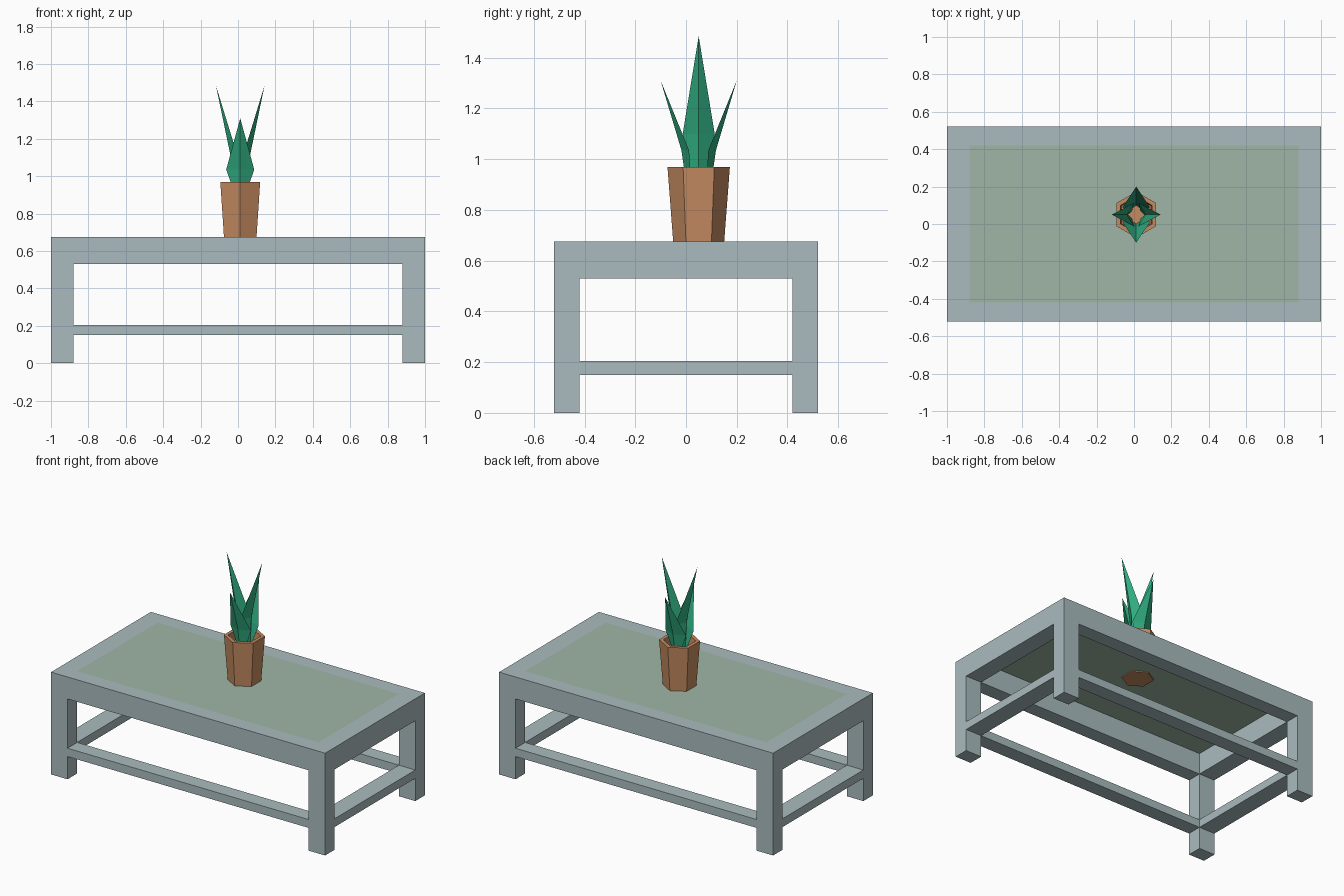
import bpy, bmesh
from math import cos, sin, pi, radians
from mathutils import Matrix, Vector

if "Cube" in bpy.data.objects:
    bpy.data.objects.remove(bpy.data.objects["Cube"])


def material(name, rgb):
    m = bpy.data.materials.new(name)
    m.diffuse_color = (*rgb, 1)
    m.use_nodes = True
    m.node_tree.nodes["Principled BSDF"].inputs["Base Color"].default_value = m.diffuse_color
    return m


def make(name, verts, faces, mat, fix=True):
    bm = bmesh.new()
    vs = [bm.verts.new(v) for v in verts]
    for f in faces:
        bm.faces.new([vs[i] for i in f])
    bmesh.ops.remove_doubles(bm, verts=bm.verts, dist=1e-5)
    if fix:
        bmesh.ops.recalc_face_normals(bm, faces=bm.faces)
    me = bpy.data.meshes.new(name)
    bm.to_mesh(me)
    bm.free()
    me.materials.append(mat)
    ob = bpy.data.objects.new(name, me)
    bpy.context.collection.objects.link(ob)
    return ob


paint = material("painted_frame", (0.40, 0.50, 0.52))
glass = material("glass", (0.35, 0.47, 0.38))
clay = material("clay", (0.56, 0.26, 0.12))
green = material("leaf", (0.03, 0.42, 0.22))

# Table frame: one welded shell of legs, low stretchers and top rails
X, Y = [-1, -0.88, 0.88, 1], [-0.52, -0.42, 0.42, 0.52]
Z = [0, 0.15, 0.205, 0.53, 0.675]


def solid(c):
    i, j, k = c
    if not (0 <= i < 3 and 0 <= j < 3 and 0 <= k < 4):
        return False
    if i != 1 and j != 1:
        return True                                   # leg
    return k in (1, 3) and (i, j) != (1, 1)           # stretcher or rail


verts, faces = [], []
for i in range(3):
    for j in range(3):
        for k in range(4):
            if not solid((i, j, k)):
                continue
            for axis in range(3):
                for side in (0, 1):
                    n = [i, j, k]
                    n[axis] += 2 * side - 1
                    if solid(n):
                        continue
                    u, v = (axis + 1) % 3, (axis + 2) % 3
                    start = len(verts)
                    for a, b in ((0, 0), (1, 0), (1, 1), (0, 1)):
                        c = [i, j, k]
                        c[axis] += side
                        c[u] += a
                        c[v] += b
                        verts.append((X[c[0]], Y[c[1]], Z[c[2]]))
                    faces.append(range(start, start + 4))
make("table_frame", verts, faces, paint)

# Glass panel, flush with the top of the frame
make("glass_panel", [(-.88, -.42, .675), (.88, -.42, .675), (.88, .42, .675), (-.88, .42, .675)],
     [(0, 1, 2, 3)], glass, fix=False)

# Six-sided pot with a hollow rim
CX, CY = 0.012, 0.05
rings = [(0.100, 0.668), (0.123, 0.97), (0.098, 0.97), (0.092, 0.91)]
verts = [(CX + r * sin(s * pi / 3), CY + r * cos(s * pi / 3), z)
         for r, z in rings for s in range(6)]
faces = [(q * 6 + s, q * 6 + (s + 1) % 6, q * 6 + 6 + (s + 1) % 6, q * 6 + 6 + s)
         for q in range(3) for s in range(6)]
faces += [range(6), range(18, 24)]
make("pot", verts, faces, clay)


# Folded leaves: rows of (midrib radius, edge radius, half width, height), then the tip
def leaf(name, rows, tip, angle):
    pts = []
    for rib, edge, w, z in rows:
        pts += [(edge, -w, z), (rib, 0, z), (edge, w, z)]
    pts.append((tip[0], 0, tip[1]))
    m = Matrix.Translation((CX, CY, 0)) @ Matrix.Rotation(radians(angle), 4, 'Z')
    make(name, [m @ Vector(p) for p in pts],
         [(0, 1, 4, 3), (1, 2, 5, 4), (3, 4, 6), (4, 5, 6)], green, fix=False)


for n, a in (("right", 0), ("left", 180)):
    leaf("tall_leaf_" + n, [(0.045, 0.022, 0.022, 0.91), (0.050, 0.012, 0.063, 1.10)],
         (0.130, 1.485), a)
for n, a in (("back", 90), ("front", 270)):
    leaf("short_leaf_" + n, [(0.050, 0.030, 0.030, 0.91), (0.068, 0.038, 0.075, 1.035)],
         (0.150, 1.31), a)
